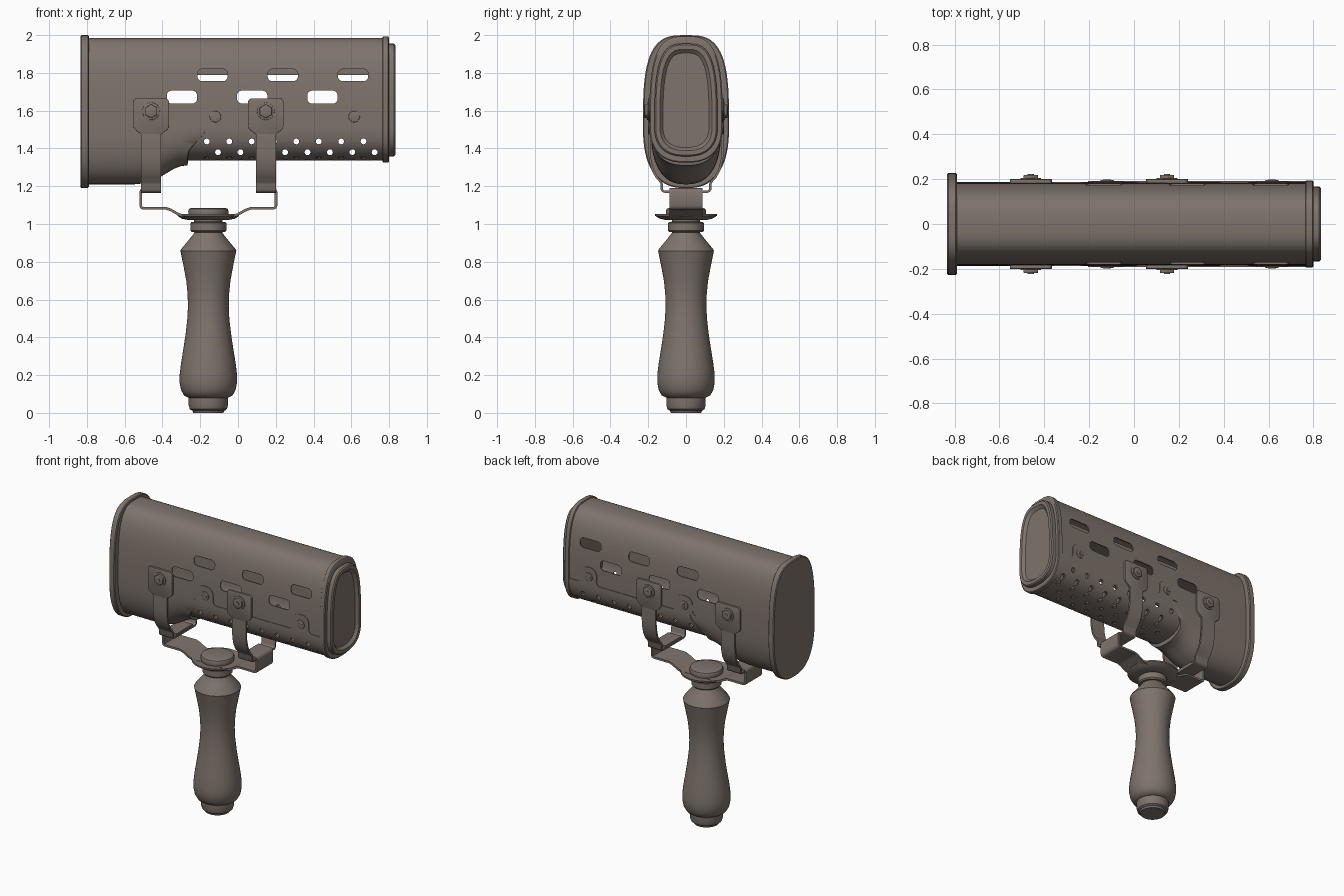
import bpy, bmesh, math
from mathutils import Vector

if "Cube" in bpy.data.objects:
    bpy.data.objects.remove(bpy.data.objects["Cube"])

C = 1.52      # height of the widest line of the housing section
HX = -0.157   # handle axis
MAT = bpy.data.materials.new("brown_grey")
MAT.diffuse_color = (0.21, 0.173, 0.15, 1)
MAT.use_nodes = True
MAT.node_tree.nodes["Principled BSDF"].inputs["Base Color"].default_value = MAT.diffuse_color


def make(name, verts, faces, solid=0, offset=0, cutters=(), bevel=0, angle=35):
    me = bpy.data.meshes.new(name)
    me.from_pydata(verts, [], faces)
    me.materials.append(MAT)
    bm = bmesh.new()
    bm.from_mesh(me)
    bmesh.ops.remove_doubles(bm, verts=bm.verts, dist=1e-5)
    bmesh.ops.recalc_face_normals(bm, faces=bm.faces)
    bm.to_mesh(me)
    bm.free()
    ob = bpy.data.objects.new(name, me)
    bpy.context.collection.objects.link(ob)
    bpy.ops.object.select_all(action='DESELECT')
    ob.select_set(True)
    bpy.context.view_layer.objects.active = ob
    if solid:
        m = ob.modifiers.new("solid", 'SOLIDIFY')
        m.thickness, m.offset = solid, offset
    if bevel:
        m = ob.modifiers.new("bevel", 'BEVEL')
        m.width, m.segments, m.limit_method = bevel, 2, 'ANGLE'
    for c in cutters:
        m = ob.modifiers.new("cut", 'BOOLEAN')
        m.object, m.operation, m.solver = c, 'DIFFERENCE', 'EXACT'
    for m in list(ob.modifiers):
        bpy.ops.object.modifier_apply(modifier=m.name)
    bpy.ops.object.shade_smooth_by_angle(angle=math.radians(angle))
    return ob


def section(w, zt, zb, a0=0, a1=2 * math.pi, n=72):
    """Rounded tall section: squarer at the top, rounder at the bottom."""
    pts = []
    for i in range(n + 1):
        t = a0 + (a1 - a0) * i / n
        c, s = math.cos(t), math.sin(t)
        e, h = (0.62, zt - C) if s > 0 else (0.8, C - zb)
        pts.append((math.copysign(abs(c) ** e, c) * w, C + math.copysign(abs(s) ** e, s) * h))
    return pts


def slant(z):
    t = min(max((z - 1.36) / 0.16, 0), 1)
    return 0.1 * t * t * (3 - 2 * t)


def loft(name, rows, caps=False, arc=(0, 2 * math.pi), **kw):
    """Skin sections along x; a fifth value in a row slants it with height."""
    verts, faces = [], []
    for r in rows:
        for y, z in section(*r[1:4], *arc):
            verts.append((r[0] + (slant(z) if len(r) > 4 else 0), y, z))
    k = 73
    for i in range(len(rows) - 1):
        for j in range(k - 1):
            a = i * k + j
            faces.append((a, a + 1, a + k + 1, a + k))
    if caps:
        faces += [tuple(range(k - 1)), tuple(range((len(rows) - 1) * k, len(rows) * k - 1))]
    return make(name, verts, faces, **kw)


def prisms(name, shapes, y0, y1, **kw):
    """Extrude x-z outlines along y."""
    verts, faces = [], []
    for pts in shapes:
        b, n = len(verts), len(pts)
        verts += [(x, y0, z) for x, z in pts] + [(x, y1, z) for x, z in pts]
        faces += [tuple(range(b, b + n)), tuple(range(b + n, b + 2 * n))]
        faces += [(b + i, b + (i + 1) % n, b + n + (i + 1) % n, b + n + i) for i in range(n)]
    return make(name, verts, faces, **kw)


def circle(x, z, r, n=16, ph=0):
    return [(x + r * math.cos(ph + 2 * math.pi * i / n), z + r * math.sin(ph + 2 * math.pi * i / n))
            for i in range(n)]


def rounded(x, z, hx, hz, r):
    pts = []
    for q, (sx, sz) in enumerate([(1, 1), (-1, 1), (-1, -1), (1, -1)]):
        for i in range(6):
            a = math.pi / 2 * (q + i / 5)
            pts.append((x + sx * (hx - r) + r * math.cos(a), z + sz * (hz - r) + r * math.sin(a)))
    return pts


def lathe(name, prof, n=48, **kw):
    verts, faces = [], []
    for r, z in prof:
        verts += [(HX + r * math.cos(2 * math.pi * i / n), r * math.sin(2 * math.pi * i / n), z)
                  for i in range(n)]
    for k in range(len(prof) - 1):
        for i in range(n):
            j = (i + 1) % n
            faces.append((k * n + i, k * n + j, k * n + n + j, k * n + n + i))
    faces += [tuple(range(n)), tuple(range(len(verts) - n, len(verts)))]
    return make(name, verts, faces, **kw)


def ribbon(name, path, width_axis, lo, hi, thick):
    """Bent metal strip; the path lies in x-z or y-z."""
    verts = []
    for p, z in path:
        verts += [(lo, p, z), (hi, p, z)] if width_axis == 'x' else [(p, lo, z), (p, hi, z)]
    faces = [(2 * i, 2 * i + 1, 2 * i + 3, 2 * i + 2) for i in range(len(path) - 1)]
    return make(name, verts, faces, solid=thick, angle=50)


# Cutters: vent slots, side perforations, bottom perforations
slots = [rounded(-0.135 + 0.372 * i, 1.788, 0.08, 0.032, 0.025) for i in range(3)]
slots += [rounded(-0.297 + 0.372 * i, 1.672, 0.08, 0.034, 0.025) for i in range(3)]
holes = [circle(-0.165 + 0.1185 * i, 1.437, 0.0155, 12) for i in range(8)]
holes += [circle(-0.106 + 0.1185 * i, 1.38, 0.0155, 12) for i in range(8)]
slot_cut = prisms("slot_cutter", slots, -0.4, 0.4)
hole_cut = prisms("hole_cutter", holes, -0.4, 0.4)
low = prisms("bottom_hole_cutter", [circle(-0.165 + 0.1185 * i + 0.059 * (j % 2), y, 0.0155, 12)
             for i in range(8) for j, y in enumerate((-0.1, -0.04, 0.04, 0.1))], 1.2, 1.42)
for v in low.data.vertices:          # stand these cylinders upright
    v.co = Vector((v.co.x, v.co.z, v.co.y))
low.data.flip_normals()
cutters = [slot_cut, hole_cut, low]

# Housing shell with deep rear belly, slanted lip and shallow front
W, T = 0.187, 1.985
loft("housing_shell", [
    (-0.80, W, T, 1.21), (-0.55, W, T, 1.21), (-0.49, W, T, 1.216), (-0.44, W, T, 1.232),
    (-0.39, W, T, 1.262), (-0.34, W, T, 1.292), (-0.30, W, T, 1.307), (-0.268, W, T, 1.31, 1),
    (-0.262, W, T, 1.345, 1), (-0.1, W, T, 1.345), (0.78, W, T, 1.345)],
    solid=0.008, offset=-1, cutters=cutters)

# Perforated lower cover
loft("perforated_cover", [(-0.264, 0.191, T, 1.335, 1), (-0.1, 0.191, T, 1.335), (0.775, 0.191, T, 1.335)],
     arc=(math.pi, 2 * math.pi), solid=0.006, offset=-1, cutters=[hole_cut, low])
for c in cutters:
    bpy.data.objects.remove(c)

# Baffle seen through the upper slots
prisms("inner_baffle", [[(-0.79, 1.79), (0.78, 1.79), (0.78, 1.822), (-0.79, 1.822)]], -0.12, 0.12)

# End plate and end cap with recessed panel
loft("rear_plate", [(-0.833, 0.222, 1.995, 1.195), (-0.828, 0.228, 2.0, 1.19),
                    (-0.795, 0.228, 2.0, 1.19), (-0.79, 0.222, 1.995, 1.195)], caps=True)
loft("front_cap", [
    (0.765, 0.19, 1.988, 1.33), (0.768, 0.194, 1.993, 1.325), (0.795, 0.194, 1.993, 1.325),
    (0.80, 0.188, 1.985, 1.33), (0.80, 0.167, 1.955, 1.358), (0.826, 0.167, 1.955, 1.358),
    (0.833, 0.16, 1.948, 1.365), (0.833, 0.138, 1.925, 1.388), (0.815, 0.122, 1.905, 1.405)], caps=True)

# Side fittings, repeated on both sides
for side, s in (("front", -1), ("back", 1)):
    for i, x in enumerate((-0.12, 0.615)):
        tab = [p for p in rounded(x, 1.575, 0.062, 0.06, 0.05) if p[1] > 1.575]
        tab += [(x - 0.062, 1.545), (x - 0.068, 1.528), (x - 0.085, 1.517),
                (x + 0.085, 1.517), (x + 0.068, 1.528), (x + 0.062, 1.545)]
        prisms(f"cover_tab_{side}_{i}", [tab], s * 0.18, s * 0.191)
        prisms(f"tab_screw_{side}_{i}", [circle(x, 1.568, 0.03, 24)], s * 0.18, s * 0.196, bevel=0.003)
        prisms(f"screw_cross_{side}_{i}", [
            [(x + u * dx, 1.568 + v * dz) for u, v in ((-1, -1), (1, -1), (1, 1), (-1, 1))]
            for dx, dz in ((0.018, 0.004), (0.004, 0.018))], s * 0.19, s * 0.198)
    for i, x in enumerate((-0.46, 0.147)):
        plate = [p for p in rounded(x, 1.585, 0.094, 0.08, 0.02) if p[1] > 1.585]
        plate += [(x - 0.094, 1.515), (x - 0.085, 1.5), (x - 0.053, 1.475),
                  (x + 0.053, 1.475), (x + 0.085, 1.5), (x + 0.094, 1.515)]
        prisms(f"strap_plate_{side}_{i}", [plate], s * 0.184, s * 0.2, bevel=0.002)
        prisms(f"bolt_washer_{side}_{i}", [circle(x, 1.597, 0.046, 32)], s * 0.195, s * 0.206, bevel=0.002)
        prisms(f"bolt_head_{side}_{i}", [circle(x, 1.597, 0.037, 6, math.pi / 6)], s * 0.2, s * 0.219, bevel=0.003)
        prisms(f"bolt_tip_{side}_{i}", [circle(x, 1.597, 0.014, 16)], s * 0.2, s * 0.222)

# U straps hanging under the housing
half = [(0.194, 1.48), (0.194, 1.39), (0.19, 1.34), (0.178, 1.29), (0.157, 1.25), (0.135, 1.225),
        (0.128, 1.21), (0.128, 1.183), (0.123, 1.175), (0.113, 1.171)]
for i, x in enumerate((-0.46, 0.147)):
    ribbon(f"u_strap_{i}", half + [(-y, z) for y, z in half[::-1]], 'x', x - 0.053, x + 0.053, 0.012)

# Bent carrier strip between straps and handle
left = [(-0.253, 1.183), (-0.345, 1.183), (-0.354, 1.18), (-0.358, 1.17), (-0.358, 1.097),
        (-0.354, 1.087), (-0.345, 1.083), (-0.225, 1.083), (-0.2, 1.075), (-0.155, 1.05), (-0.12, 1.04)]
ribbon("carrier_strip", [(HX + x, z) for x, z in left] + [(HX - x, z) for x, z in left[::-1]],
       'y', -0.088, 0.088, 0.014)

# Dished plate, clamp knob, collar and turned handle
lathe("dished_plate", [(0.03, 1.02), (0.1, 1.02), (0.14, 1.028), (0.163, 1.043), (0.163, 1.053),
                       (0.13, 1.045), (0.03, 1.045)])
lathe("clamp_knob", [(0.1, 1.03), (0.105, 1.05), (0.107, 1.068), (0.102, 1.08), (0.09, 1.085), (0.02, 1.085)])
lathe("collar", [(0.075, 1.03), (0.075, 1.012), (0.09, 1.01), (0.095, 1.004), (0.095, 0.965),
                 (0.088, 0.957), (0.05, 0.955)])
lathe("handle", [
    (0.07, 0.965), (0.075, 0.952), (0.1, 0.92), (0.143, 0.868), (0.148, 0.858), (0.144, 0.84),
    (0.13, 0.77), (0.117, 0.7), (0.11, 0.63), (0.108, 0.57), (0.111, 0.5), (0.12, 0.42),
    (0.132, 0.34), (0.145, 0.26), (0.152, 0.2), (0.152, 0.16), (0.144, 0.12), (0.128, 0.092), (0.1, 0.078)])
lathe("end_ferrule", [(0.09, 0.09), (0.104, 0.078), (0.104, 0.04), (0.098, 0.02), (0.09, 0.014),
                      (0.085, 0.012), (0.08, 0.0)])
